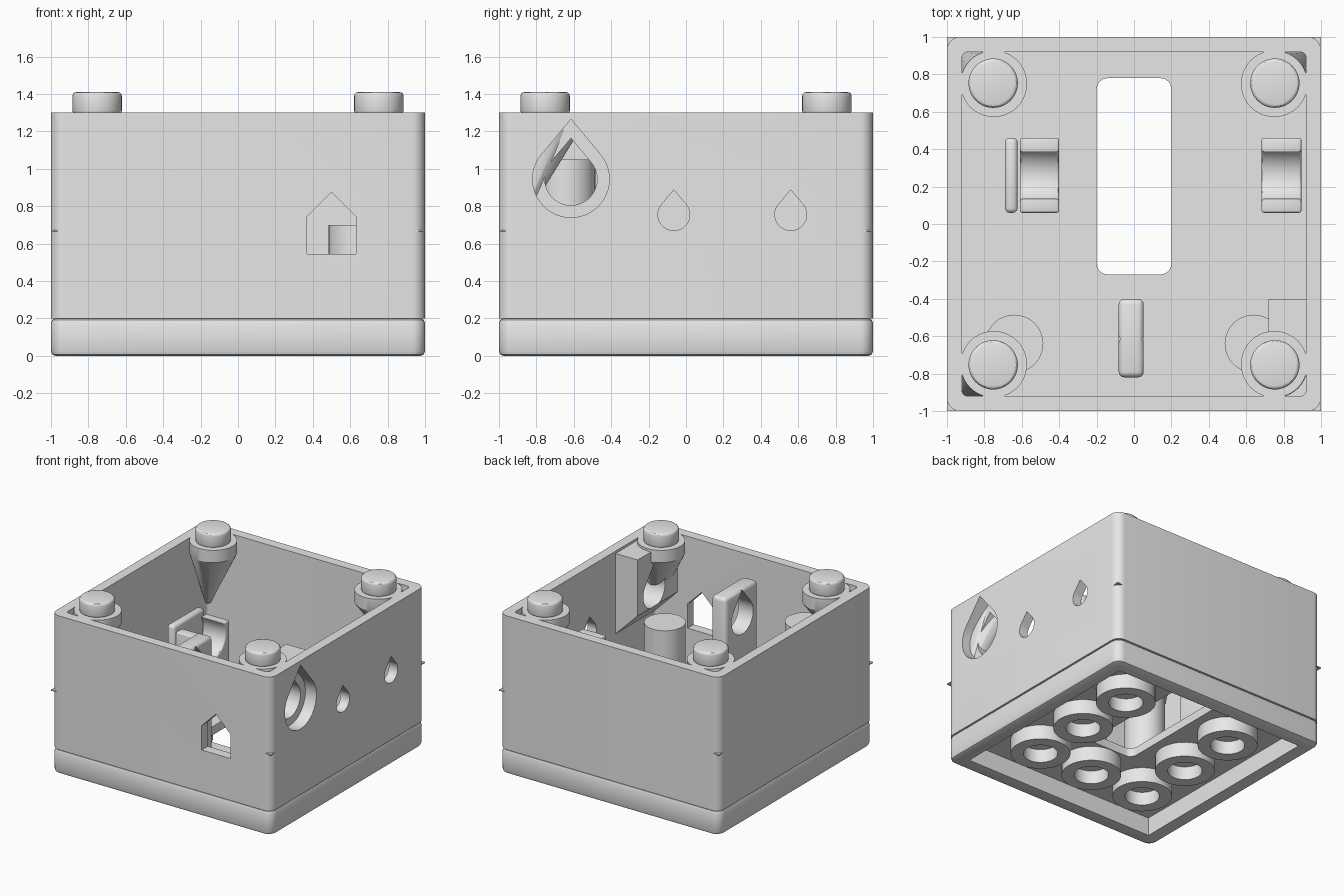
import bpy, bmesh
from math import sin, cos, radians, pi

cube = bpy.data.objects.get("Cube")
if cube:
    bpy.data.objects.remove(cube)

grey = bpy.data.materials.new("light grey plastic")
grey.use_nodes = True
grey.diffuse_color = (0.8, 0.8, 0.8, 1)
grey.node_tree.nodes["Principled BSDF"].inputs["Base Color"].default_value = (0.8, 0.8, 0.8, 1)


# ---- helpers ----
def make_object(name, bm):
    bmesh.ops.recalc_face_normals(bm, faces=bm.faces)
    mesh = bpy.data.meshes.new(name)
    bm.to_mesh(mesh)
    bm.free()
    mesh.materials.append(grey)
    obj = bpy.data.objects.new(name, mesh)
    bpy.context.collection.objects.link(obj)
    return obj


def prism(name, pts, axis, a, b):
    """Extrude a 2D outline along an axis from a to b."""
    place = {"x": lambda p, t: (t, p[0], p[1]),
             "y": lambda p, t: (p[0], t, p[1]),
             "z": lambda p, t: (p[0], p[1], t)}[axis]
    bm = bmesh.new()
    lo = [bm.verts.new(place(p, a)) for p in pts]
    hi = [bm.verts.new(place(p, b)) for p in pts]
    n = len(pts)
    bm.faces.new(lo)
    bm.faces.new(hi)
    for i in range(n):
        j = (i + 1) % n
        bm.faces.new((lo[i], lo[j], hi[j], hi[i]))
    return make_object(name, bm)


def arc(cx, cy, r, start, end, n):
    return [(cx + r * cos(radians(start + (end - start) * i / n)),
             cy + r * sin(radians(start + (end - start) * i / n))) for i in range(n + 1)]


def circle(cx, cy, r, n=40):
    return arc(cx, cy, r, 0, 360, n)[:-1]


def rounded_rect(x0, x1, y0, y1, r):
    return (arc(x1 - r, y1 - r, r, 0, 90, 6) + arc(x0 + r, y1 - r, r, 90, 180, 6)
            + arc(x0 + r, y0 + r, r, 180, 270, 6) + arc(x1 - r, y0 + r, r, 270, 360, 6))


def rect(x0, x1, y0, y1):
    return [(x0, y0), (x1, y0), (x1, y1), (x0, y1)]


def teardrop(cx, cz, r):
    return arc(cx, cz, r, 140, 400, 32) + [(cx, cz + 1.56 * r)]


def apply_modifiers(obj):
    graph = bpy.context.evaluated_depsgraph_get()
    mesh = bpy.data.meshes.new_from_object(obj.evaluated_get(graph))
    obj.modifiers.clear()
    obj.data = mesh


def cut(obj, *cutters):
    for c in cutters:
        mod = obj.modifiers.new("cut", "BOOLEAN")
        mod.operation = "DIFFERENCE"
        mod.solver = "EXACT"
        mod.object = c
        bpy.context.view_layer.update()
        apply_modifiers(obj)


def bevel(obj, width, segments=3):
    mod = obj.modifiers.new("bevel", "BEVEL")
    mod.width = width
    mod.segments = segments
    mod.limit_method = "ANGLE"
    mod.angle_limit = radians(40)
    bpy.context.view_layer.update()
    apply_modifiers(obj)
    return obj


FLOOR = 0.22
INNER = 0.92

# ---- cutters ----
cavity = prism("cavity_cutter", rounded_rect(-INNER, INNER, -INNER, INNER, 0.03), "z", 0.1, 1.5)
under = prism("underside_cutter", rect(-0.88, 0.88, -0.88, 0.88), "z", -0.1, 0.15)
opening = prism("opening_cutter", rounded_rect(-0.2, 0.2, -0.27, 0.78, 0.06), "z", -0.1, 0.5)
shaft = prism("shaft_cutter", teardrop(-0.615, 0.945, 0.14), "x", -0.3, 1.2)
recess = prism("recess_cutter", teardrop(-0.615, 0.945, 0.205), "x", 0.9, 1.2)
wires = [prism("wire_cutter", teardrop(y, 0.755, 0.085), "x", 0.8, 1.2) for y in (-0.065, 0.56)]
house = prism("house_cutter", rect(0.37, 0.63, 0.545, 0.745)[:3] + [(0.5, 0.875), (0.37, 0.745)],
              "y", -1.2, -0.8)
cutters = [cavity, under, opening, shaft, recess, house] + wires

# ---- shell ----
walls = prism("walls", rounded_rect(-1, 1, -1, 1, 0.07), "z", 0.2, 1.3)
cut(walls, cavity, shaft, recess, house, *wires)

base = bevel(prism("base", rounded_rect(-1, 1, -1, 1, 0.07), "z", 0, 0.2), 0.025, 2)
cut(base, under, opening)

floor = prism("floor", rect(-0.93, 0.93, -0.93, 0.93), "z", 0.16, FLOOR)
cut(floor, opening)

# ---- tubes under the floor ----
for x in (-0.5, 0, 0.5):
    for y in (-0.5, 0, 0.5):
        if x == 0 and y >= 0:
            continue
        bore = prism("bore_cutter", circle(x, y, 0.13), "z", -0.1, 0.14)
        tube = prism("underside_tube", circle(x, y, 0.225), "z", 0.03, 0.16)
        cut(tube, bore)
        cutters.append(bore)

# ---- corner posts, studs and corner ticks ----
for sx in (-1, 1):
    for sy in (-1, 1):
        bevel(prism("stud", circle(sx * 0.753, sy * 0.753, 0.132), "z", 1.29, 1.41), 0.02)
        bm = bmesh.new()
        for z in (1.2, 1.3):
            for x, y in circle(sx * 0.75, sy * 0.75, 0.178):
                bm.verts.new((x, y, z))
        for x, y in circle(sx * 0.905, sy * 0.905, 0.02, 8):
            bm.verts.new((x, y, 0.69))
        bmesh.ops.convex_hull(bm, input=bm.verts)
        make_object("corner_post", bm)
        tick = [(sx * p, sy * q) for p, q in rect(0.95, 1, 0.95, 1)]
        prism("corner_tick", tick, "z", 0.666, 0.674)

# ---- columns ----
prism("tall_column", circle(-0.64, -0.64, 0.155), "z", FLOOR - 0.02, 1.05)
prism("short_column", circle(0.64, -0.64, 0.155), "z", FLOOR - 0.02, 0.70)

# ---- shaft block on the wall, and middle shaft plate ----
block = prism("shaft_block", [(0.72, 0.82), (0.72, 1.28), (0.925, 1.28), (0.925, 0.615)],
              "y", -0.925, -0.4)
cut(block, shaft, recess)
plate = bevel(prism("shaft_plate", rect(-0.082, 0.052, -0.82, -0.4), "z", FLOOR - 0.04, 1.17), 0.03)
cut(plate, shaft)

# ---- clip cradles and end stop ----
clip = (arc(0.26, 0.76, 0.15, 143, 397, 28)
        + [(0.46, 0.85), (0.46, FLOOR - 0.04), (0.06, FLOOR - 0.04), (0.06, 0.85)])
for x0, x1 in ((-0.61, -0.4), (0.682, 0.895)):
    bevel(prism("cradle", clip, "x", x0, x1), 0.02)
bevel(prism("end_stop", rect(-0.69, -0.622, 0.06, 0.46), "z", FLOOR - 0.04, 0.89), 0.025)

# ---- tidy up and shade ----
for c in cutters:
    bpy.data.objects.remove(c)
for obj in bpy.context.scene.objects:
    if obj.type == "MESH":
        obj.data.polygons.foreach_set("use_smooth", [True] * len(obj.data.polygons))
        obj.data.set_sharp_from_angle(angle=pi / 6)
